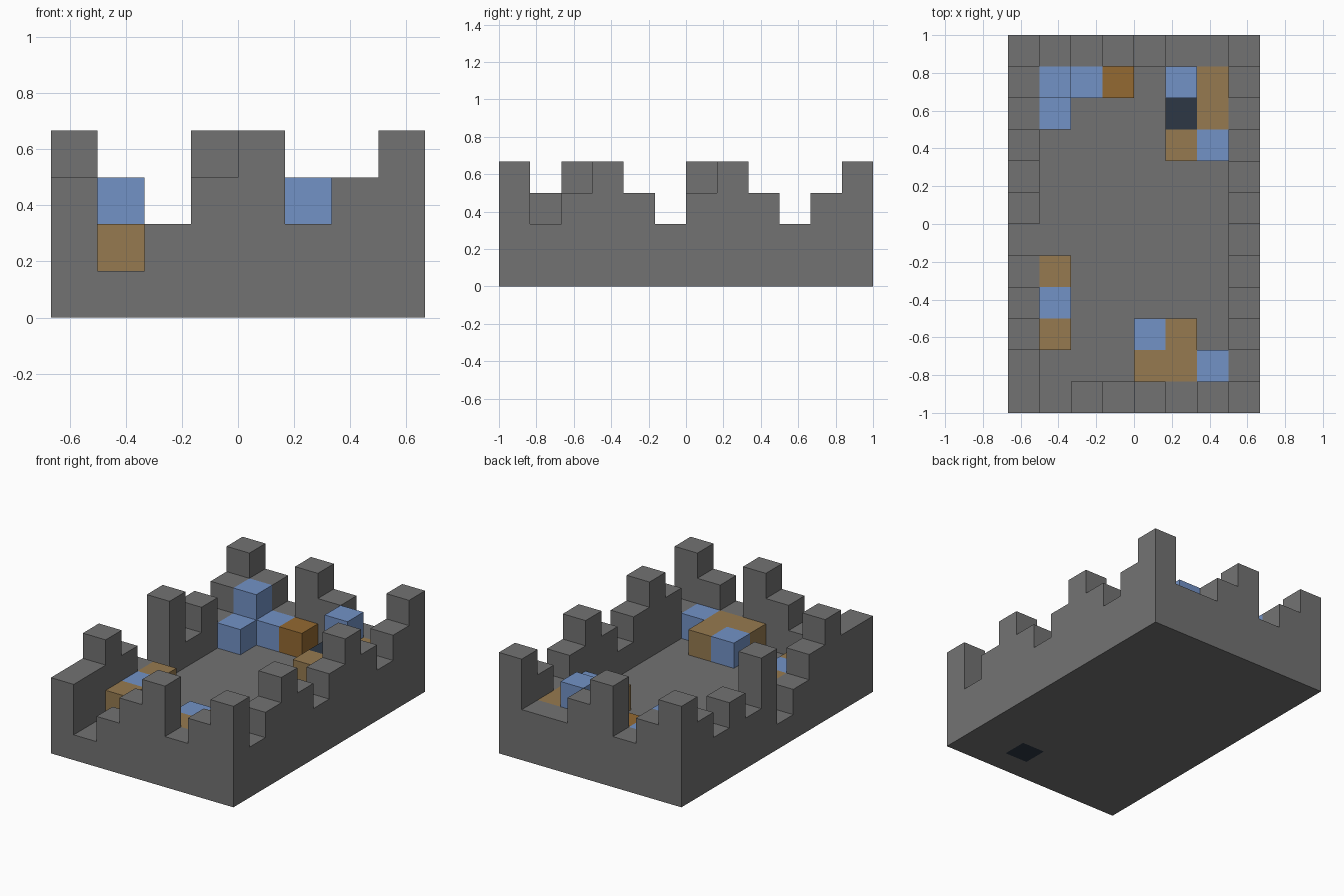
import bpy, bmesh
from mathutils import Vector

cube = bpy.data.objects.get("Cube")
if cube:
    bpy.data.objects.remove(cube, do_unlink=True)

COLS, ROWS = 8, 12
UNIT = 2 / ROWS


def material(name, rgb):
    m = bpy.data.materials.new(name)
    m.use_nodes = True
    color = (*rgb, 1)
    m.diffuse_color = color
    bsdf = m.node_tree.nodes["Principled BSDF"]
    bsdf.inputs["Base Color"].default_value = color
    bsdf.inputs["Roughness"].default_value = 0.9
    return m


stone = material("grey stone", (0.171, 0.171, 0.171))
blue = material("soft blue", (0.171, 0.288, 0.565))
tan = material("tan brown", (0.305, 0.195, 0.08))
rust = material("deep brown", (0.296, 0.144, 0.032))
navy = material("dark navy", (0.026, 0.038, 0.058))

# Wall heights in blocks, listed along each side
front = [3, 1, 2, 3, 4, 2, 3, 4]
back = [4, 3, 2, 4, 3, 2, 2, 4]
low_x_side = [3, 3, 4, 3, 2, 1, 4, 2, 3, 2, 3, 4]
high_x_side = [4, 2, 3, 4, 3, 2, 3, 4, 3, 2, 3, 4]


def column(x, y, top):
    """Cells stacked on the floor up to the given height."""
    return {(x, y, z) for z in range(1, top)}


def run(heights, place):
    cells = set()
    for i, h in enumerate(heights):
        cells |= column(*place(i), h)
    return cells


def blocks(*spots):
    """One-block-high cells standing on the floor."""
    return {(x, y, 1) for x, y in spots}


hatch = {(5, 1, 0)}
floor = {(x, y, 0) for x in range(COLS) for y in range(ROWS)} - hatch

parts = [
    ("floor", floor, stone),
    ("floor_hatch", hatch, navy),
    ("front_wall", run(front, lambda i: (i, 0)), stone),
    ("back_wall", run(back, lambda i: (i, ROWS - 1)), stone),
    ("right_wall", run(low_x_side[1:-1], lambda i: (0, i + 1)), stone),
    ("left_wall", run(high_x_side[1:-1], lambda i: (COLS - 1, i + 1)), stone),
    # Block groups inside the courtyard
    ("back_right_blue_blocks", column(1, 10, 3) | blocks((1, 9), (2, 10)), blue),
    ("back_right_brown_block", blocks((3, 10)), rust),
    ("back_left_blue_blocks", column(5, 10, 3) | blocks((6, 8)), blue),
    ("back_left_tan_blocks", blocks((6, 9), (6, 10), (5, 8)), tan),
    ("back_left_dark_block", blocks((5, 9)), navy),
    ("right_bench_tan_blocks", blocks((1, 2), (1, 4)), tan),
    ("right_bench_blue_block", blocks((1, 3)), blue),
    ("front_left_tan_blocks", blocks((4, 1), (5, 1), (5, 2)), tan),
    ("front_left_blue_blocks", blocks((4, 2), (6, 1)), blue),
]
occupied = set().union(*(cells for _, cells, _ in parts))


def build(name, cells, mat):
    """Make the outer skin of a group of cells, skipping covered faces."""
    bm = bmesh.new()
    for cell in sorted(cells):
        centre = Vector(cell) + Vector((0.5, 0.5, 0.5))
        for axis in range(3):
            for sign in (-1, 1):
                normal = Vector((0, 0, 0))
                normal[axis] = sign
                beside = tuple(c + int(n) for c, n in zip(cell, normal))
                if beside in occupied:
                    continue
                u = Vector((0, 0, 0))
                u[(axis + 1) % 3] = 0.5
                v = normal.cross(u)
                mid = centre + normal / 2
                ring = [mid + u + v, mid - u + v, mid - u - v, mid + u - v]
                offset = Vector((COLS / 2, ROWS / 2, 0))
                bm.faces.new([bm.verts.new((p - offset) * UNIT) for p in ring])
    bmesh.ops.remove_doubles(bm, verts=bm.verts[:], dist=UNIT / 100)
    mesh = bpy.data.meshes.new(name)
    bm.to_mesh(mesh)
    bm.free()
    mesh.materials.append(mat)
    bpy.context.collection.objects.link(bpy.data.objects.new(name, mesh))


for part in parts:
    build(*part)
